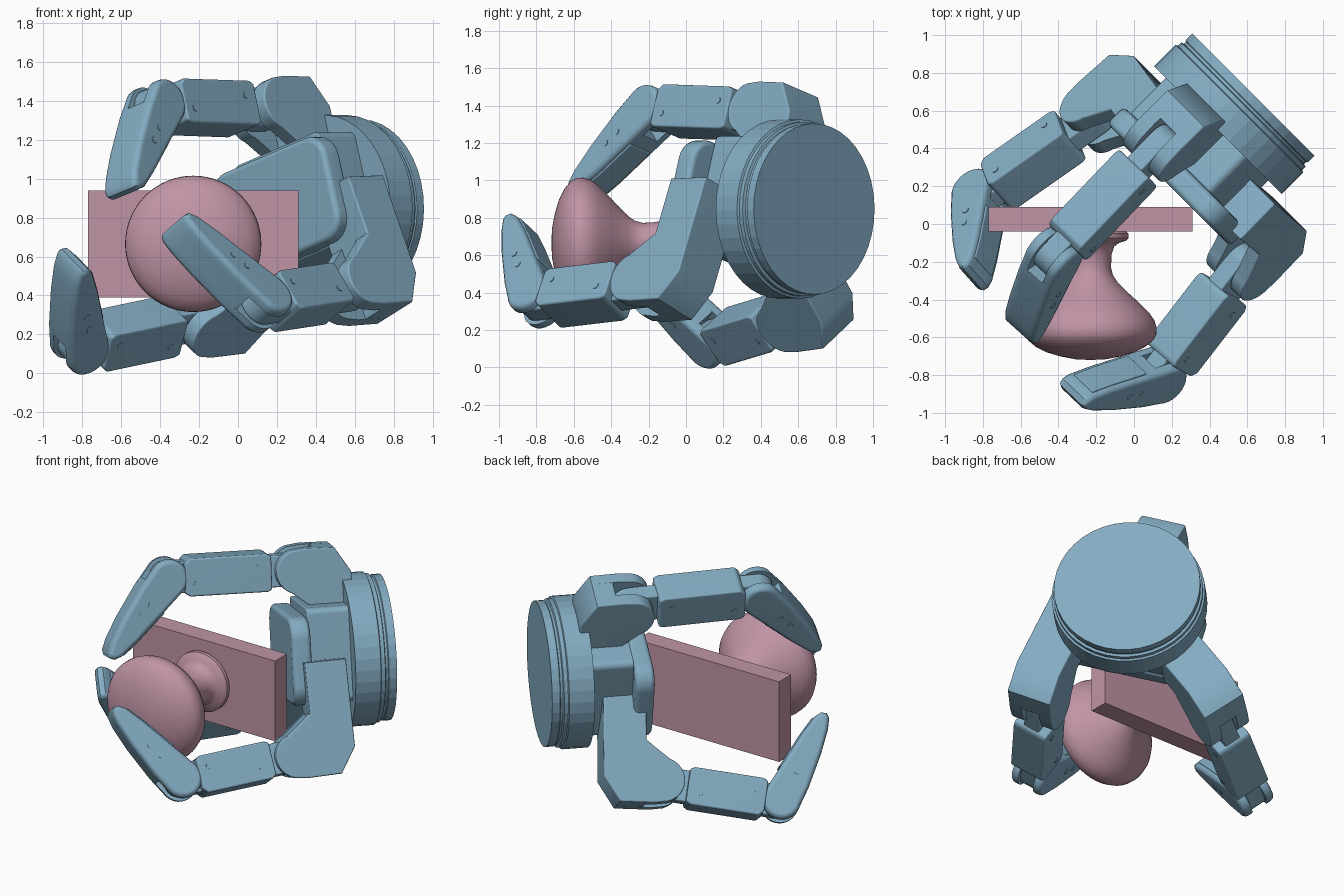
import bpy, bmesh, math
from mathutils import Vector, Matrix

if "Cube" in bpy.data.objects:
    bpy.data.objects.remove(bpy.data.objects["Cube"])

def make_mat(name, rgb):
    m = bpy.data.materials.new(name)
    m.diffuse_color = (*rgb, 1)
    m.use_nodes = True
    m.node_tree.nodes["Principled BSDF"].inputs["Base Color"].default_value = m.diffuse_color
    return m

BLUE = make_mat("blue_shell", (0.23, 0.41, 0.54))
PINK = make_mat("pink_knob", (0.53, 0.30, 0.38))

def frame(origin, t, o):
    """Local x along t, local y along o (squared to t), local z is the hinge axis."""
    t = t.normalized()
    o = (o - t * o.dot(t)).normalized()
    m = Matrix((t, o, t.cross(o))).transposed().to_4x4()
    m.translation = origin
    return m

def finish(bm, name, mat, mtx, angle=35):
    bmesh.ops.recalc_face_normals(bm, faces=bm.faces)
    me = bpy.data.meshes.new(name)
    bm.to_mesh(me)
    bm.free()
    ob = bpy.data.objects.new(name, me)
    bpy.context.collection.objects.link(ob)
    me.materials.append(mat)
    ob.matrix_world = mtx
    bpy.ops.object.select_all(action='DESELECT')
    ob.select_set(True)
    bpy.context.view_layer.objects.active = ob
    bpy.ops.object.shade_smooth_by_angle(angle=math.radians(angle))
    return ob

def plate(name, pts, h0, h1, mtx, mat=BLUE, bevel=0.02, outer=None):
    """Extrude a local xy profile from z=h0 to z=h1; round sharp edges (only those at z=outer if given)."""
    bm = bmesh.new()
    f = bm.faces.new([bm.verts.new((x, y, h0)) for x, y in pts])
    ext = bmesh.ops.extrude_face_region(bm, geom=[f])
    bmesh.ops.translate(bm, vec=(0, 0, h1 - h0),
                        verts=[v for v in ext['geom'] if isinstance(v, bmesh.types.BMVert)])
    bmesh.ops.recalc_face_normals(bm, faces=bm.faces)
    if bevel:
        sharp = [e for e in bm.edges if e.calc_face_angle(0) > math.radians(33) and
                 (outer is None or all(abs(v.co.z - outer) < 1e-4 for v in e.verts))]
        bmesh.ops.bevel(bm, geom=sharp, offset=bevel, segments=3, profile=0.5,
                        affect='EDGES', clamp_overlap=False)
    ob = finish(bm, name, mat, mtx)
    # Keep the broad faces flat-looking
    wn = ob.modifiers.new("flat_faces", 'WEIGHTED_NORMAL')
    wn.keep_sharp = True
    return ob

def lathe(name, prof, mtx, segs, mat, angle=35):
    """Turn (radius, height) points about local z."""
    bm = bmesh.new()
    vs = [bm.verts.new((r, 0, z)) for r, z in prof]
    es = [bm.edges.new(p) for p in zip(vs, vs[1:])]
    bmesh.ops.spin(bm, geom=vs + es, axis=(0, 0, 1), cent=(0, 0, 0), steps=segs,
                   angle=2 * math.pi, use_merge=True)
    bmesh.ops.remove_doubles(bm, verts=bm.verts, dist=1e-5)
    return finish(bm, name, mat, mtx, angle)

def forked(name, cheek, core, half, slot, mtx, bevel):
    """Two outer cheeks with a shorter core between them, leaving a hinge slot."""
    plate(name + "_cheek_a", cheek, slot, half, mtx, bevel=bevel, outer=half)
    plate(name + "_cheek_b", cheek, -half, -slot, mtx, bevel=bevel, outer=-half)
    plate(name + "_core", core, -slot, slot, mtx, bevel=0)

def arc(r, a0, a1, n=12, c=(0, 0)):
    return [(c[0] + r * math.cos(math.radians(a0 + (a1 - a0) * i / n)),
             c[1] + r * math.sin(math.radians(a0 + (a1 - a0) * i / n))) for i in range(n + 1)]

def rect(x0, x1, y0, y1, r):
    return (arc(r, 0, 90, 6, (x1 - r, y1 - r)) + arc(r, 90, 180, 6, (x0 + r, y1 - r)) +
            arc(r, 180, 270, 6, (x0 + r, y0 + r)) + arc(r, 270, 360, 6, (x1 - r, y0 + r)))

# Hand axes: F points from the wrist towards the palm, S sideways, U up
q = math.sqrt(0.5)
F, S, U = Vector((-q, -q, 0)), Vector((q, -q, 0)), Vector((0, 0, 1))
WRIST = Vector((0.632, 0.685, 0.847))

def radial(deg):
    return S * math.cos(math.radians(deg)) + U * math.sin(math.radians(deg))

# Mounting plate and knob
plate("door_plate", [(-0.77, 0.39), (0.31, 0.39), (0.31, 0.94), (-0.77, 0.94)], -0.09, 0.04,
      Matrix.Rotation(math.pi / 2, 4, 'X'), PINK, bevel=0)
knob = [(0, 0), (0.19, 0), (0.2, 0.01), (0.2, 0.035), (0.185, 0.05), (0.15, 0.06), (0.125, 0.08),
        (0.112, 0.12), (0.108, 0.19), (0.118, 0.23), (0.145, 0.27), (0.2, 0.325), (0.255, 0.375),
        (0.31, 0.43), (0.338, 0.47), (0.35, 0.51), (0.348, 0.545), (0.332, 0.575), (0.29, 0.61),
        (0.23, 0.64), (0.16, 0.661), (0.08, 0.676), (0, 0.68)]
lathe("round_knob", knob, Matrix.Translation((-0.23, -0.04, 0.665)) @
      Matrix.Rotation(math.pi / 2, 4, 'X'), 64, PINK)

# Wrist flange, palm core and palm pad
palm = frame(WRIST, radial(107).cross(F), radial(107))
side = 1 if palm.col[0].to_3d().dot(S) > 0 else -1
lathe("wrist_flange", [(0, 0), (0.457, 0), (0.457, 0.05), (0.45, 0.055), (0.45, 0.07), (0.466, 0.075),
      (0.466, 0.1), (0.479, 0.105), (0.479, 0.265), (0, 0.265)], palm, 40, BLUE, 5)
plate("palm_core", rect(-0.32, 0.32, -0.28, 0.32, 0.04), 0.25, 0.53, palm, bevel=0.01)
xs = sorted((-0.41 * side, 0.45 * side))
plate("palm_pad", rect(xs[0], xs[1], -0.28, 0.28, 0.13), 0.53, 0.655, palm, bevel=0.03)

# Finger profiles in (along, outward) coordinates about their hinge
tip_out = [(0.15, -0.113), (0.43, -0.1), (0.56, -0.085), (0.605, -0.063), (0.618, -0.03),
           (0.6, -0.002), (0.53, 0.028), (0.38, 0.066), (0.15, 0.106)]
tip_cheek = arc(0.12, 75, 270, 14) + tip_out
tip_core = [(0.1, 0.11), (0.1, -0.115)] + tip_out

def bracket_profiles(back, inner):
    rear = [(-0.05, 0.145), (-back + 0.1, 0.14), (-back, -0.02), (-back, -inner), (-0.1, -inner)]
    return ([(-0.1, -0.25)] + arc(0.14, -70, 75, 12) + rear,
            [(-0.1, -0.25), (-0.1, 0.143)] + rear[1:])

def screws(name, mtx, spots, half):
    for i, (x, y) in enumerate(spots):
        lathe(f"{name}_screw_{i}", [(0, -half), (0.018, -half), (0.018, half), (0, half)],
              mtx @ Matrix.Translation((x, y, 0)), 12, BLUE)

def finger(name, j1, j2, tip, out_deg, base_deg, swing, back, inner):
    j1, j2, tip, out = Vector(j1), Vector(j2), Vector(tip), radial(out_deg)
    # L-shaped knuckle bracket with a fork
    b_out = radial(base_deg)
    t = F * math.cos(math.radians(swing)) + b_out * math.sin(math.radians(swing))
    forked(name + "_bracket", *bracket_profiles(back, inner), 0.145, 0.06, frame(j1, t, b_out), 0.01)
    # Middle link: block with a rounded neck on both ends
    L = (j2 - j1).length
    m = frame(j1, j2 - j1, out)
    plate(name + "_neck", arc(0.1, 90, 270) + arc(0.1, -90, 90, 12, (L, 0)), -0.055, 0.055, m, bevel=0.01)
    plate(name + "_middle", [(0.17, -0.105), (0.2, -0.117), (L - 0.13, -0.117), (L - 0.1, -0.1),
          (L - 0.1, 0.09), (L - 0.13, 0.122), (0.2, 0.122), (0.17, 0.105)], -0.117, 0.117, m, bevel=0.012)
    screws(name + "_middle", m, [(0.25, 0.04), (L - 0.17, -0.04)], 0.121)
    # Fingertip with a forked root and a grip pad
    d = frame(j2, tip - j2, out)
    forked(name + "_tip", tip_cheek, tip_core, 0.115, 0.056, d, 0.03)
    plate(name + "_grip_pad", [(0.18, -0.121), (0.42, -0.109), (0.55, -0.095), (0.55, -0.075), (0.18, -0.085)],
          -0.082, 0.082, d, bevel=0.006)
    screws(name + "_tip", d, [(0.2, -0.01), (0.29, -0.01)], 0.119)

finger("upper_finger", (0.14, 0.42, 1.35), (-0.425, -0.17, 1.37), (-0.625, -0.59, 0.94), 107, 107, 0, 0.33, 0.6)
finger("right_finger", (0.58, -0.21, 0.43), (0.125, -0.80, 0.36), (-0.33, -0.925, 0.735), -57, -66, 2, 0.36, 0.57)
finger("left_finger", (-0.20, 0.57, 0.275), (-0.815, 0.14, 0.145), (-0.88, -0.31, 0.58), -124, -124, 5, 0.37, 0.6)
